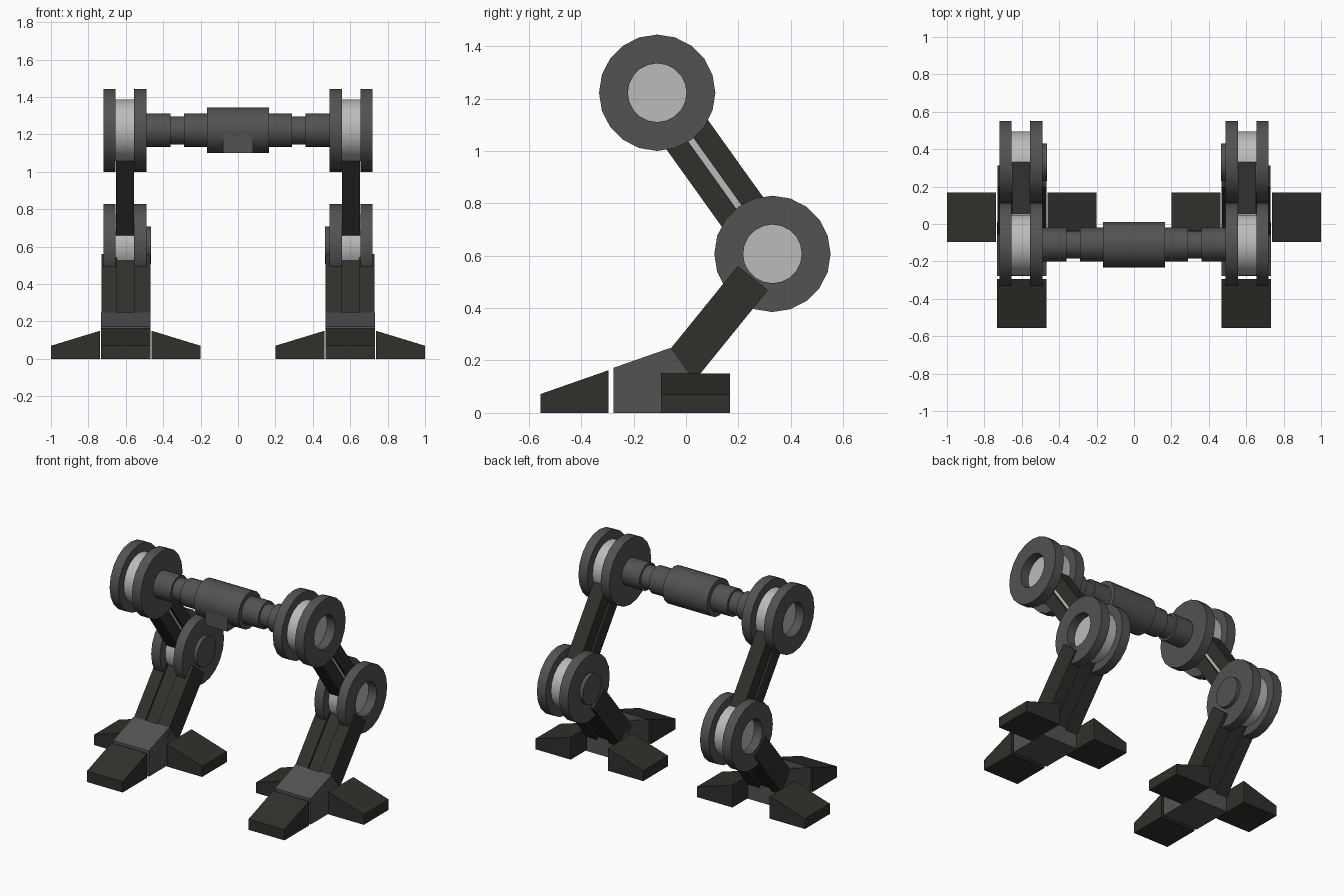
import bpy, bmesh, math
from mathutils import Vector

if "Cube" in bpy.data.objects:
    bpy.data.objects.remove(bpy.data.objects["Cube"])

SIDES = 20
HIP = Vector((-0.11, 1.222))    # joint centres as (y, z)
KNEE = Vector((0.33, 0.607))


def material(name, r, g, b):
    m = bpy.data.materials.new(name)
    m.diffuse_color = (r, g, b, 1)
    m.use_nodes = True
    m.node_tree.nodes["Principled BSDF"].inputs["Base Color"].default_value = m.diffuse_color
    return m


METAL = material("mid_grey", 0.085, 0.085, 0.085)
DARK = material("dark_grey", 0.03, 0.029, 0.025)
LIGHT = material("light_grey", 0.5, 0.5, 0.5)


def finish(name, bm, mat, smooth=False):
    bmesh.ops.remove_doubles(bm, verts=bm.verts, dist=1e-5)
    bmesh.ops.recalc_face_normals(bm, faces=bm.faces)
    me = bpy.data.meshes.new(name)
    bm.to_mesh(me)
    bm.free()
    me.materials.append(mat)
    ob = bpy.data.objects.new(name, me)
    bpy.context.collection.objects.link(ob)
    if smooth:
        bpy.ops.object.select_all(action='DESELECT')
        ob.select_set(True)
        bpy.context.view_layer.objects.active = ob
        bpy.ops.object.shade_smooth_by_angle(angle=math.radians(30))
    return ob


def lathe(name, profile, centre, mat, s=1):
    """Revolve (x, radius) points about an x-axis line through centre (y, z)."""
    bm = bmesh.new()
    vs = [bm.verts.new((s * x, centre[0], centre[1] + r)) for x, r in profile]
    es = [bm.edges.new(p) for p in zip(vs, vs[1:])]
    bmesh.ops.spin(bm, geom=vs + es, cent=(0, *centre), axis=(1, 0, 0),
                   angle=2 * math.pi, steps=SIDES)
    bmesh.ops.dissolve_degenerate(bm, edges=bm.edges, dist=1e-6)
    return finish(name, bm, mat, True)


def disc(name, x0, x1, r, centre, mat, s, hole=0):
    prof = [(x0, hole), (x0, r), (x1, r), (x1, hole)]
    if hole:
        prof.append(prof[0])
    return lathe(name, prof, centre, mat, s)


def prism(name, pts, lo, hi, mat, along_y=False, s=1):
    """Extrude a (y, z) profile along x, or an (x, z) profile along y."""
    bm = bmesh.new()
    if along_y:
        co = [(s * a, lo, b) for a, b in pts]
        d = (0, hi - lo, 0)
    else:
        co = [(s * lo, a, b) for a, b in pts]
        d = (s * (hi - lo), 0, 0)
    f = bm.faces.new([bm.verts.new(c) for c in co])
    ext = bmesh.ops.extrude_face_region(bm, geom=[f], use_keep_orig=True)
    bmesh.ops.translate(bm, vec=d, verts=[v for v in ext["geom"]
                                          if isinstance(v, bmesh.types.BMVert)])
    return finish(name, bm, mat)


def strip(p, d, t0, t1, w0, w1):
    """Rectangle along direction d from p, spanning offsets w0..w1 sideways."""
    n = Vector((-d.y, d.x))
    return [p + d * t + n * w for t, w in ((t0, w0), (t1, w0), (t1, w1), (t0, w1))]


# Hip axle with its thick middle housing and front box
half = [(0.165, 0.122), (0.165, 0.09), (0.29, 0.09), (0.29, 0.075),
        (0.36, 0.075), (0.36, 0.09), (0.5, 0.09), (0.5, 0)]
lathe("hip_axle", [(-x, r) for x, r in reversed(half)] + half, HIP, METAL)
prism("axle_front_box", [(-0.228, 1.10), (-0.11, 1.10), (-0.11, 1.222), (-0.228, 1.222)],
      -0.08, 0.08, METAL)

thigh = (KNEE - HIP).normalized()
shin = Vector((-0.63, -0.777)).normalized()

for side, s in (("left", -1), ("right", 1)):
    # Hip and knee joints: two discs around a lighter hub
    for joint, c in (("hip", HIP), ("knee", KNEE)):
        disc(f"{side}_{joint}_hub", 0.55, 0.66, 0.165, c, LIGHT, s)
        disc(f"{side}_{joint}_outer_ring", 0.655, 0.72, 0.222, c, METAL, s, 0.112)
        disc(f"{side}_{joint}_inner_disc", 0.49, 0.555, 0.222, c, METAL, s)
    disc(f"{side}_knee_cap", 0.465, 0.492, 0.1, KNEE, METAL, s)

    # Thigh: two dark bars with a light web between them
    length = (KNEE - HIP).length
    for part, w0, w1 in (("front", -0.097, -0.012), ("rear", 0.012, 0.097)):
        prism(f"{side}_thigh_{part}_bar", strip(HIP, thigh, 0.125, length - 0.125, w0, w1),
              0.557, 0.653, DARK, s=s)
    prism(f"{side}_thigh_web", strip(HIP, thigh, 0.15, length - 0.15, -0.013, 0.013),
          0.572, 0.638, LIGHT, s=s)

    # Shin: two side plates with a recessed core
    for part, x0, x1 in (("inner", 0.467, 0.557), ("outer", 0.648, 0.73)):
        prism(f"{side}_shin_{part}_plate", strip(KNEE, shin, 0.119, 0.595, -0.074, 0.074),
              x0, x1, DARK, s=s)
    prism(f"{side}_shin_core", strip(KNEE, shin, 0.14, 0.59, -0.06, 0.06),
          0.555, 0.65, DARK, s=s)

    # Foot block and three wedge toes
    prism(f"{side}_foot_block", [(-0.277, 0), (-0.277, 0.172), (-0.06, 0.248),
                                 (0.01, 0.15), (0.01, 0)], 0.467, 0.733, METAL, s=s)
    prism(f"{side}_front_toe", [(-0.555, 0), (-0.555, 0.072), (-0.295, 0.163), (-0.295, 0)],
          0.467, 0.733, DARK, s=s)
    for part, tip, root in (("outer", 1.0, 0.738), ("inner", 0.2, 0.462)):
        prism(f"{side}_{part}_toe", [(tip, 0), (tip, 0.07), (root, 0.15), (root, 0)],
              -0.095, 0.168, DARK, True, s)
